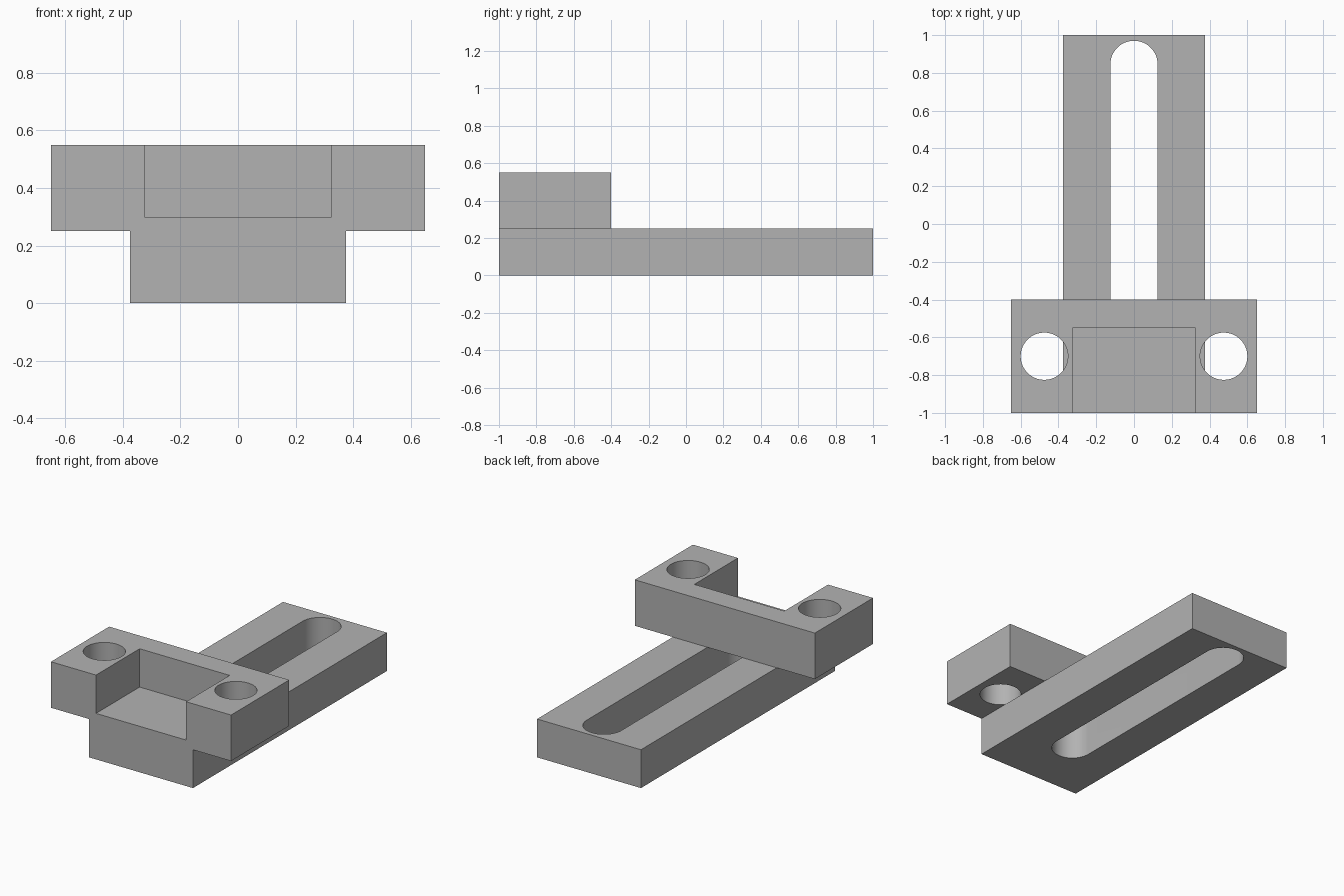
import bpy
import bmesh
from math import pi, cos, sin

cube = bpy.data.objects.get("Cube")
if cube:
    bpy.data.objects.remove(cube, do_unlink=True)

grey = bpy.data.materials.new("plain grey")
grey.use_nodes = True
grey.diffuse_color = (0.448, 0.448, 0.448, 1)
grey.node_tree.nodes["Principled BSDF"].inputs["Base Color"].default_value = grey.diffuse_color


def prism(name, outline, z0, z1):
    """Extrude a flat outline (counter-clockwise) from z0 to z1."""
    bm = bmesh.new()
    face = bm.faces.new([bm.verts.new((x, y, z0)) for x, y in outline])
    top = bmesh.ops.extrude_face_region(bm, geom=[face])["geom"]
    moved = [v for v in top if isinstance(v, bmesh.types.BMVert)]
    bmesh.ops.translate(bm, verts=moved, vec=(0, 0, z1 - z0))
    bmesh.ops.recalc_face_normals(bm, faces=bm.faces)
    mesh = bpy.data.meshes.new(name)
    bm.to_mesh(mesh)
    bm.free()
    mesh.materials.append(grey)
    obj = bpy.data.objects.new(name, mesh)
    bpy.context.collection.objects.link(obj)
    return obj


def rectangle(half_width, y0, y1):
    return [(-half_width, y0), (half_width, y0), (half_width, y1), (-half_width, y1)]


def arc(x, y, r, start, sweep, steps):
    return [(x + r * cos(start + sweep * i / steps), y + r * sin(start + sweep * i / steps))
            for i in range(steps + 1)]


def combine(target, other, operation):
    """Apply a boolean and discard the helper."""
    mod = target.modifiers.new(operation.title(), 'BOOLEAN')
    mod.operation = operation
    mod.solver = 'EXACT'
    mod.object = other
    bpy.context.view_layer.objects.active = target
    bpy.ops.object.modifier_apply(modifier=mod.name)
    bpy.data.objects.remove(other, do_unlink=True)


# Long bar with a rounded slot through it
bar = prism("slotted_bracket", rectangle(0.375, -1, 1), 0, 0.25)
slot_outline = arc(0, 0.845, 0.125, 0, pi, 32) + arc(0, -0.585, 0.125, pi, pi, 32)
combine(bar, prism("slot_cutter", slot_outline, -0.1, 0.4), 'DIFFERENCE')

# Wide head, open pocket at the front, and a hole through each lug
head = prism("head", rectangle(0.65, -1, -0.4), 0.25, 0.55)
combine(head, prism("pocket_cutter", rectangle(0.325, -1.1, -0.55), 0.3, 0.7), 'DIFFERENCE')
for side in (-1, 1):
    hole_outline = arc(side * 0.475, -0.7, 0.125, 0, 2 * pi, 64)[:-1]
    combine(head, prism("hole_cutter", hole_outline, 0.1, 0.7), 'DIFFERENCE')

# Fuse into one solid
combine(bar, head, 'UNION')
bpy.ops.object.select_all(action='DESELECT')
bar.select_set(True)
bpy.context.view_layer.objects.active = bar
bpy.ops.object.shade_smooth_by_angle(angle=pi / 6)
